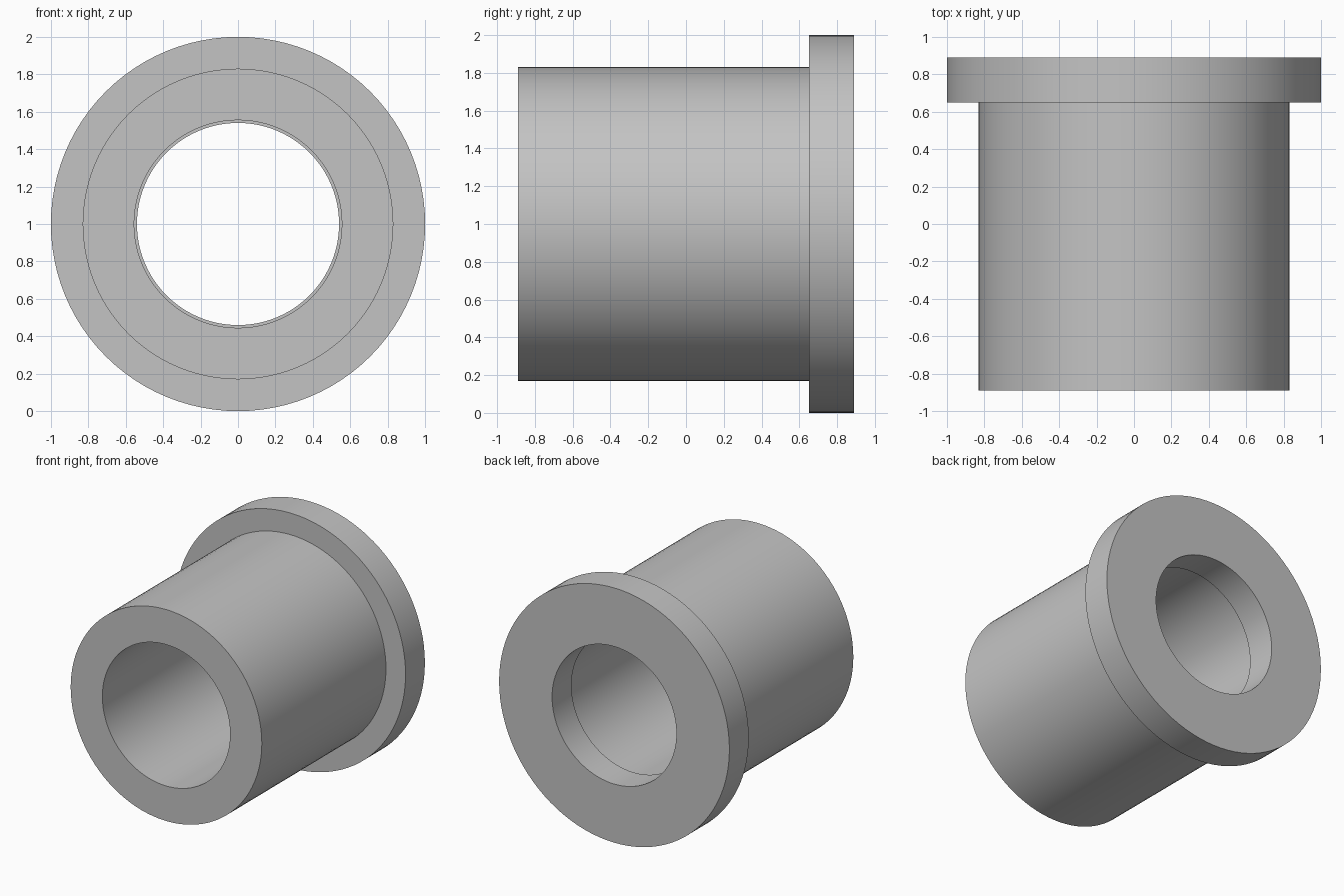
import bpy
import bmesh
from math import cos, sin, tau

cube = bpy.data.objects.get("Cube")
if cube:
    bpy.data.objects.remove(cube, do_unlink=True)

SIDES = 96
CENTRE_Z = 1.0

# Plain grey finish
grey = bpy.data.materials.new("plain_grey")
grey.use_nodes = True
colour = (0.55, 0.55, 0.55, 1)
grey.diffuse_color = colour
grey.node_tree.nodes["Principled BSDF"].inputs["Base Color"].default_value = colour


def lathe(name, profile):
    """Spin a closed (radius, y) profile around the bore axis."""
    bm = bmesh.new()
    rings = []
    for radius, y in profile:
        rings.append([bm.verts.new((radius * cos(tau * i / SIDES), y,
                                    CENTRE_Z + radius * sin(tau * i / SIDES)))
                      for i in range(SIDES)])
    for a, b in zip(rings, rings[1:] + rings[:1]):
        for i in range(SIDES):
            j = (i + 1) % SIDES
            bm.faces.new((a[i], a[j], b[j], b[i]))
    bmesh.ops.recalc_face_normals(bm, faces=bm.faces)
    mesh = bpy.data.meshes.new(name)
    bm.to_mesh(mesh)
    bm.free()
    mesh.materials.append(grey)
    obj = bpy.data.objects.new(name, mesh)
    bpy.context.collection.objects.link(obj)
    bpy.ops.object.select_all(action="DESELECT")
    obj.select_set(True)
    bpy.context.view_layer.objects.active = obj
    bpy.ops.object.shade_smooth_by_angle()
    return obj


# Sleeve, shoulder, flange and stepped bore as one solid
FRONT, SHOULDER, BACK = -0.89, 0.65, 0.89
lathe("flanged_bushing", [
    (0.555, FRONT), (0.83, FRONT),         # front end face
    (0.83, SHOULDER), (1.0, SHOULDER),     # sleeve and flange shoulder
    (1.0, BACK), (0.54, BACK),             # flange rim and back face
    (0.54, SHOULDER), (0.555, SHOULDER),   # narrower bore through the flange
])
